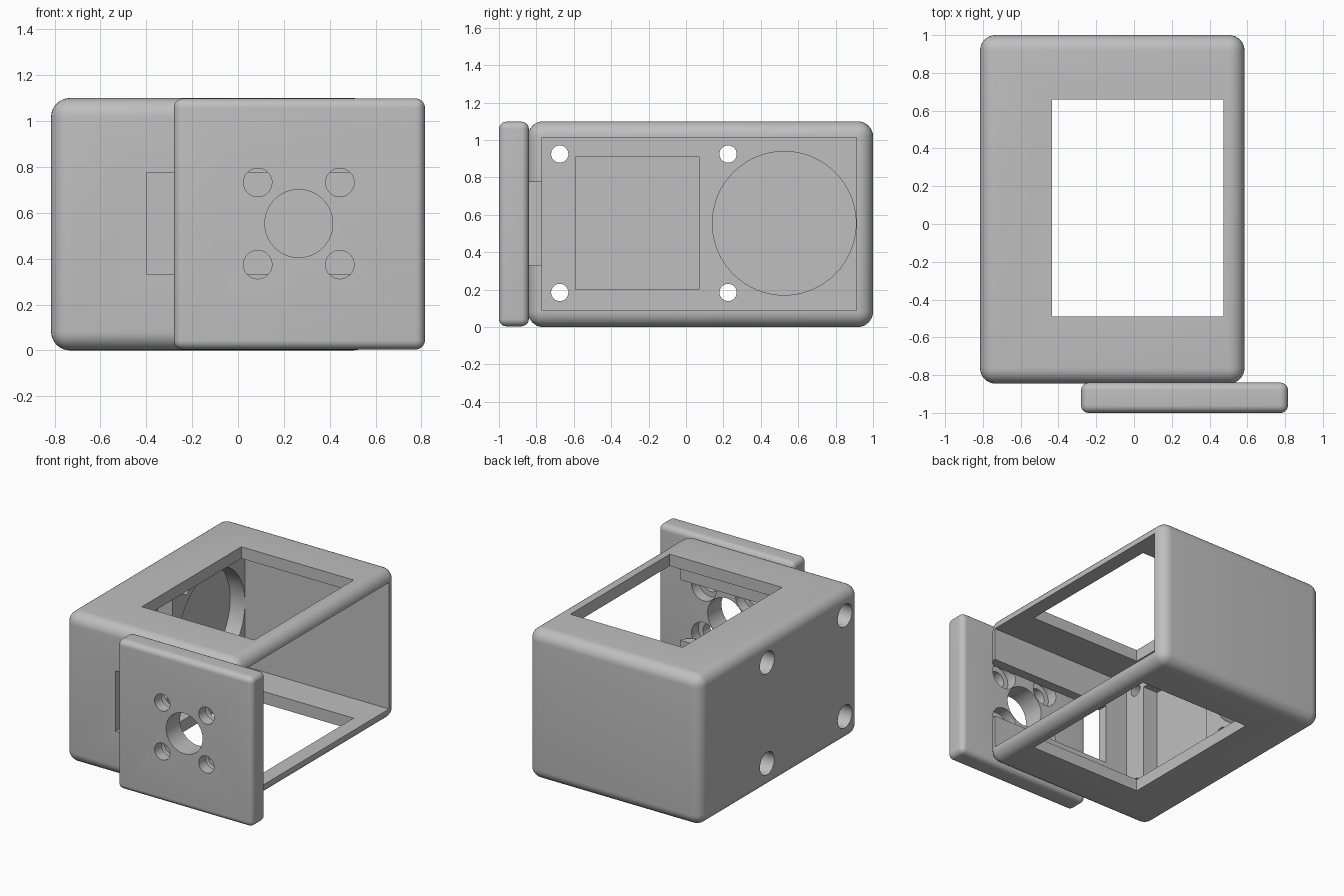
import bpy, bmesh, math
from mathutils import Matrix, Vector

if "Cube" in bpy.data.objects:
    bpy.data.objects.remove(bpy.data.objects["Cube"])

grey = bpy.data.materials.new("light grey")
grey.diffuse_color = (0.52, 0.52, 0.52, 1)
grey.use_nodes = True
grey.node_tree.nodes["Principled BSDF"].inputs["Base Color"].default_value = grey.diffuse_color


def add_object(name, bm):
    mesh = bpy.data.meshes.new(name)
    bm.to_mesh(mesh)
    bm.free()
    mesh.materials.append(grey)
    obj = bpy.data.objects.new(name, mesh)
    bpy.context.collection.objects.link(obj)
    return obj


def box(name, lo, hi, radius=0):
    lo, hi = Vector(lo), Vector(hi)
    bm = bmesh.new()
    bmesh.ops.create_cube(bm, size=1, matrix=Matrix.Translation((lo + hi) / 2)
                          @ Matrix.Diagonal((*(hi - lo), 1)))
    if radius:
        bmesh.ops.bevel(bm, geom=bm.edges[:], offset=radius, segments=8,
                        profile=0.5, affect='EDGES')
    return add_object(name, bm)


def cylinder(name, axis, centre, radius, start, end):
    """Cylinder along x or y; centre gives the other two coordinates."""
    mid = (start + end) / 2
    if axis == 'X':
        place = Matrix.Translation((mid, *centre)) @ Matrix.Rotation(math.pi / 2, 4, 'Y')
    else:
        place = Matrix.Translation((centre[0], mid, centre[1])) @ Matrix.Rotation(math.pi / 2, 4, 'X')
    bm = bmesh.new()
    bmesh.ops.create_cone(bm, cap_ends=True, segments=64, radius1=radius,
                          radius2=radius, depth=end - start, matrix=place)
    return add_object(name, bm)


def cut(target, cutters):
    bpy.context.view_layer.objects.active = target
    for c in cutters:
        c.hide_render = True
        mod = target.modifiers.new("cut", 'BOOLEAN')
        mod.operation = 'DIFFERENCE'
        mod.solver = 'EXACT'
        mod.object = c
        bpy.ops.object.modifier_apply(modifier=mod.name)
        bpy.data.objects.remove(c, do_unlink=True)


def smooth(obj):
    bpy.ops.object.select_all(action='DESELECT')
    obj.select_set(True)
    bpy.context.view_layer.objects.active = obj
    bpy.ops.object.shade_smooth_by_angle(angle=math.radians(30))


# Housing: rounded box, hollow and open on the right
housing = box("housing", (-0.815, -0.845, 0), (0.585, 1, 1.1), 0.082)
cutters = [
    box("cavity", (-0.58, -0.77, 0.088), (0.8, 0.912, 1.014)),
    box("top_and_bottom_window", (-0.435, -0.49, -0.2), (0.475, 0.66, 1.3)),
    box("front_slot", (-0.4, -1.1, 0.333), (0.8, -0.7, 0.775)),
    box("square_recess", (-0.7, -0.59, 0.2), (-0.5, 0.07, 0.91)),
    cylinder("round_recess", 'X', (0.525, 0.555), 0.384, -0.7, -0.5),
]
# Counterbored screw holes through the left wall
for y in (-0.675, 0.225):
    for z in (0.185, 0.925):
        cutters.append(cylinder("screw_hole", 'X', (y, z), 0.046, -1, -0.4))
        cutters.append(cylinder("screw_head", 'X', (y, z), 0.083, -1, -0.69))
cut(housing, cutters)
smooth(housing)

# Mounting plate on the front, offset to the right
plate = box("mounting_plate", (-0.28, -1, 0.004), (0.815, -0.84, 1.098), 0.04)
cutters = [cylinder("shaft_hole", 'Y', (0.265, 0.553), 0.148, -1.2, -0.7)]
for x in (0.086, 0.444):
    for z in (0.374, 0.732):
        cutters.append(cylinder("bolt_hole", 'Y', (x, z), 0.062, -1.2, -0.7))
        cutters.append(cylinder("bolt_head", 'Y', (x, z), 0.1, -0.92, -0.7))
cut(plate, cutters)
smooth(plate)
